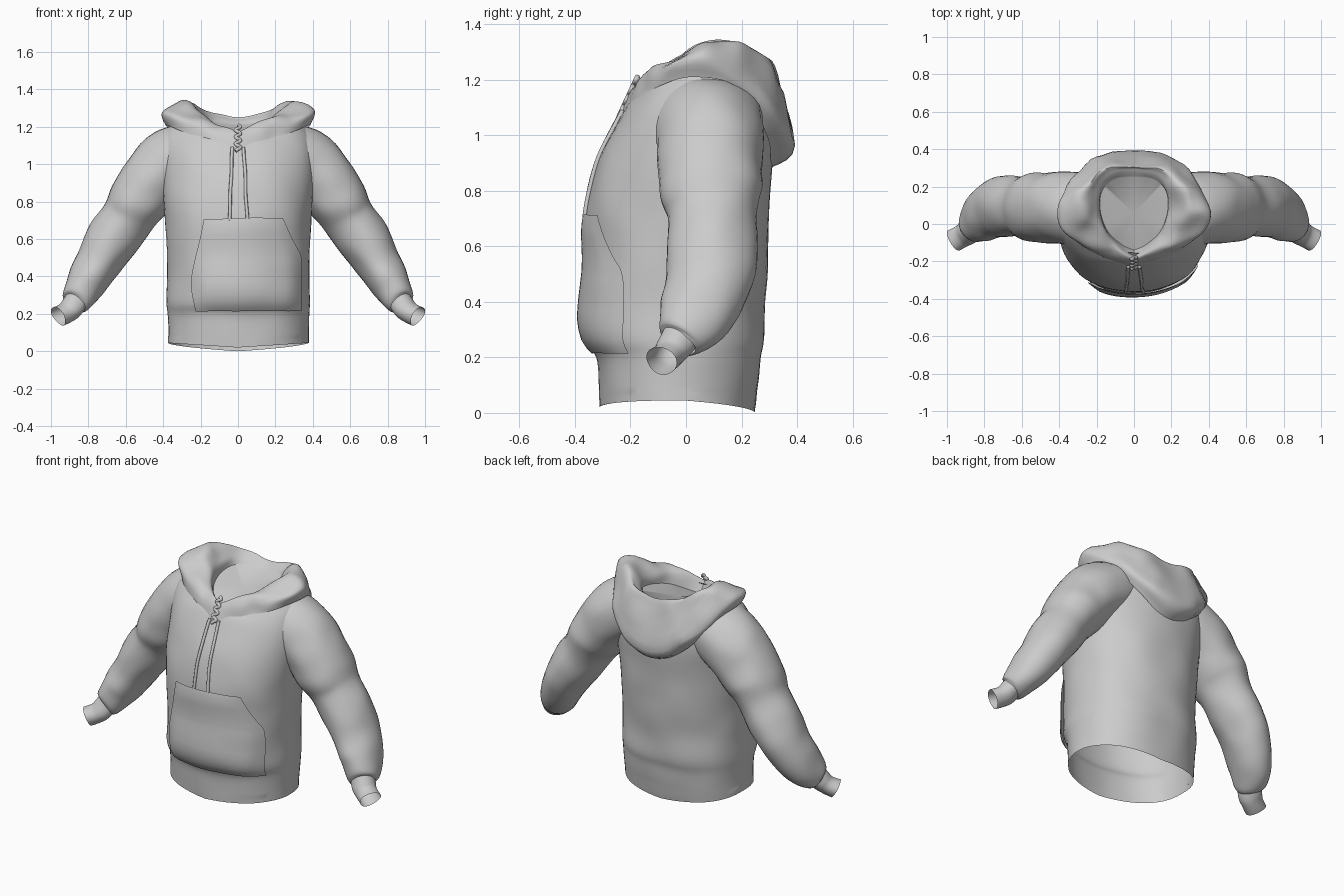
import bpy, bmesh, math
from mathutils import Vector, noise

default = bpy.data.objects.get("Cube")
if default:
    bpy.data.objects.remove(default)

fabric = bpy.data.materials.new("grey_fabric")
fabric.use_nodes = True
GREY = (0.6, 0.6, 0.6, 1)
fabric.diffuse_color = GREY
fabric.node_tree.nodes["Principled BSDF"].inputs["Base Color"].default_value = GREY


def sample(rows, t):
    """Catmull-Rom point on a list of vectors, t from zero to one."""
    last = len(rows) - 1
    f = min(max(t, 0), 1) * last
    i = min(int(f), last - 1)
    u = f - i
    b, c = rows[i], rows[i + 1]
    a = rows[i - 1] if i else b
    d = rows[i + 2] if i + 2 <= last else c
    return (b * 2 + (c - a) * u + (a * 2 - b * 5 + c * 4 - d) * u ** 2
            + (b * 3 - a - c * 3 + d) * u ** 3) / 2


def resample(rows, count):
    return [sample(rows, i / (count - 1)) for i in range(count)]


def crease(p, amount, scale=5):
    """Soft cloth wrinkles."""
    return p + noise.noise_vector(p * scale) * amount


def skin(name, rings, closed=True, cap=None):
    """Join rings of points into a smooth surface, with an optional centre cap."""
    bm = bmesh.new()
    loops = [[bm.verts.new(p) for p in ring] for ring in rings]
    n = len(rings[0])
    for low, high in zip(loops, loops[1:]):
        for i in range(n if closed else n - 1):
            j = (i + 1) % n
            bm.faces.new((low[i], low[j], high[j], high[i]))
    if cap is not None:
        tip = bm.verts.new(cap)
        for i in range(n):
            bm.faces.new((loops[-1][i], loops[-1][(i + 1) % n], tip))
    bmesh.ops.remove_doubles(bm, verts=bm.verts, dist=0.0005)
    bmesh.ops.recalc_face_normals(bm, faces=bm.faces)
    mesh = bpy.data.meshes.new(name)
    bm.to_mesh(mesh)
    bm.free()
    obj = bpy.data.objects.new(name, mesh)
    bpy.context.collection.objects.link(obj)
    mesh.materials.append(fabric)
    bpy.ops.object.select_all(action='DESELECT')
    obj.select_set(True)
    bpy.context.view_layer.objects.active = obj
    bpy.ops.object.shade_smooth_by_angle(angle=math.radians(50))


# Torso: height, half width, front depth, back depth
TORSO = [Vector(r) for r in (
    (.02, .375, -.31, .25), (.11, .375, -.315, .26), (.2, .38, -.325, .27),
    (.27, .385, -.36, .285), (.4, .38, -.365, .285), (.55, .38, -.36, .295),
    (.7, .39, -.36, .3), (.82, .4, -.34, .305), (.95, .41, -.295, .31),
    (1.07, .41, -.24, .305), (1.15, .395, -.19, .29), (1.21, .35, -.155, .27))]


def torso_point(row, angle):
    z, wide, front, back = row
    c, s = math.cos(angle), math.sin(angle)
    x = wide * math.copysign(abs(c) ** .88, c)
    mid = (front + back) / 2
    y = mid + (back - front) / 2 * math.copysign(abs(s) ** .9, s)
    return Vector((x, y, z))


def torso_front(x, z, lift):
    """Point on the front of the torso, raised by lift."""
    lo, hi = 0, 1
    for _ in range(24):
        t = (lo + hi) / 2
        lo, hi = (t, hi) if sample(TORSO, t)[0] < z else (lo, t)
    row = sample(TORSO, lo)
    c = min(abs(x) / row[1], .999) ** (1 / .88)
    p = torso_point(row, -math.acos(c))
    p.x = x
    p = crease(p, .008)
    return p + Vector((lift * c * math.copysign(1, x), -lift, 0))


SIDES = 64
body = []
for row in resample(TORSO, 50):
    ring = []
    for k in range(SIDES):
        angle = math.tau * k / SIDES
        p = torso_point(row, angle)
        q = crease(p, .008)
        if row[0] < .06:                      # uneven hem
            q.z = p.z + .025 * abs(p.x) / .38 - .02 * (p.y > 0) * p.y / .25
        # neckline dips at the front
        q.z -= .5 * max(0, row[0] - 1.12) * max(0, -math.sin(angle)) ** 6
        ring.append(q)
    body.append(ring)
skin("torso", body)

# Sleeves: centre x, y, z, radius across, radius front to back
SLEEVE = [Vector(r) for r in (
    (.2, .07, 1.07, .145, .2), (.3, .08, 1.035, .182, .198), (.39, .088, .98, .187, .192),
    (.465, .085, .9, .174, .188), (.537, .085, .805, .16, .184), (.595, .095, .71, .143, .157),
    (.675, .095, .595, .138, .16), (.75, .08, .47, .122, .155),
    (.815, .04, .355, .106, .135), (.86, -.01, .275, .085, .1), (.875, -.025, .255, .06, .07))]
CUFF = [Vector(r) for r in (
    (.86, -.015, .275, .064, .075), (.89, -.045, .238, .06, .066),
    (.92, -.065, .215, .054, .058), (.962, -.09, .192, .055, .06))]


def tube(name, rows, side, count, wrinkle):
    """Sweep ellipses along a path, square to its direction."""
    rows = resample(rows, count)
    rings = []
    for i, r in enumerate(rows):
        ahead = rows[min(i + 1, count - 1)] - rows[max(i - 1, 0)]
        along = Vector(ahead[:3]).normalized()
        across = Vector((-along.z, 0, along.x)).normalized()
        depth = across.cross(along)
        depth *= math.copysign(1, depth.y)
        ring = []
        for k in range(32):
            a = math.tau * k / 32
            p = Vector(r[:3]) + across * r[3] * math.cos(a) + depth * r[4] * math.sin(a)
            p = crease(p, wrinkle, 7)
            ring.append((p.x * side, p.y, p.z))
        rings.append(ring)
    skin(name, rings)


for side, label in ((1, "left"), (-1, "right")):
    tube(label + "_sleeve", SLEEVE, side, 48, .01)
    tube(label + "_cuff", CUFF, side, 12, .014)

# Hood: inner base, inner rim, crest, outer fold, lower edge, from front to back
HOOD = (
    ((0, -.14, 1.11), (0, -.175, 1.16), (0, -.19, 1.17), (0, -.21, 1.14), (0, -.238, 1.07)),
    ((.065, -.11, 1.13), (.08, -.13, 1.2), (.12, -.14, 1.22), (.16, -.165, 1.19), (.17, -.175, 1.13)),
    ((.14, -.04, 1.17), (.16, -.045, 1.24), (.24, -.06, 1.27), (.31, -.09, 1.235), (.31, -.09, 1.18)),
    ((.18, .07, 1.2), (.2, .07, 1.26), (.29, .08, 1.335), (.405, .03, 1.28), (.385, .03, 1.21)),
    ((.17, .18, 1.22), (.185, .19, 1.27), (.26, .21, 1.325), (.37, .17, 1.24), (.35, .19, 1.17)),
    ((.1, .24, 1.22), (.125, .27, 1.265), (.175, .29, 1.275), (.23, .345, 1.06), (.21, .295, .99)),
    ((0, .25, 1.21), (0, .295, 1.24), (0, .315, 1.225), (0, .392, .96), (0, .3, .88)))
half = [[Vector(p) for p in station] for station in HOOD]
whole = half + [[Vector((-p.x, p.y, p.z)) for p in s] for s in reversed(half[:-1])]
tracks = [resample([s[i] for s in whole], 81) for i in range(5)]
folds = [resample([track[j] for track in tracks], 21) for j in range(81)]
for fold in folds:
    for i, p in enumerate(fold):
        strength = math.sin(math.pi * i / 20) * min(abs(p.x) * 8, 1)
        fold[i] = crease(p, .025 * strength, 8)
rings = [[fold[i] for fold in folds[:-1]] for i in reversed(range(21))]
skin("hood", rings, cap=(0, .06, 1.17))

# Front pocket with slanted hand openings: height, right edge, left edge
POCKET = [Vector(r) for r in (
    (.215, -.222, .332), (.36, -.25, .335), (.5, -.225, .328),
    (.56, -.21, .305), (.63, -.195, .272), (.71, -.178, .235))]
patch = []
for i, (z, right, left) in enumerate(resample(POCKET, 25)):
    row = []
    for k in range(25):
        puff = min(k, 24 - k, 3) / 3 * min(i, 24 - i, 4) / 4
        sag = .012 * max(0, 1 - i / 10)
        row.append(torso_front(right + (left - right) * k / 24, z, .01 + (.005 + sag) * puff))
    patch.append(row)
skin("front_pocket", patch, closed=False)


def cord(name, points, radius):
    curve = bpy.data.curves.new(name, 'CURVE')
    curve.dimensions = '3D'
    curve.bevel_depth = radius
    curve.bevel_resolution = 2
    curve.use_fill_caps = True
    line = curve.splines.new('POLY')
    line.points.add(len(points) - 1)
    for target, p in zip(line.points, points):
        target.co = (*p, 1)
    obj = bpy.data.objects.new(name, curve)
    bpy.context.collection.objects.link(obj)
    curve.materials.append(fabric)


# Drawstrings hanging from the neck and the gathered knot above them
for side, label in ((1, "left"), (-1, "right")):
    path = [torso_front(side * (.03 + .018 * t / 14), 1.09 - .39 * t / 14, .004) for t in range(15)]
    cord(label + "_drawstring", path, .009)
knot = [Vector((.014 * math.sin(i * 1.7), -.175 - .065 * i / 14, 1.21 - .14 * i / 14)) for i in range(15)]
cord("neck_gather", resample(knot, 40), .01)
